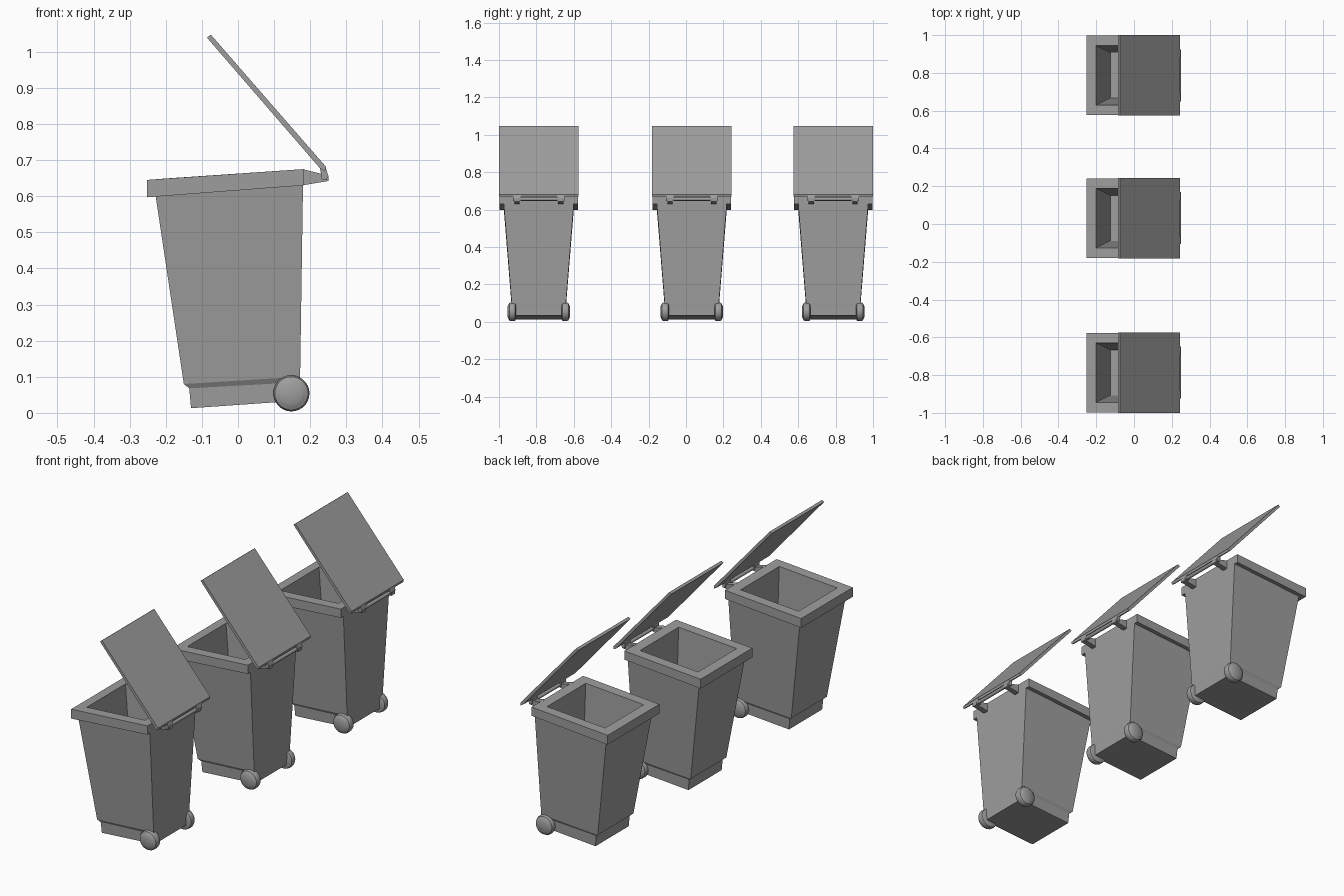
import bpy, bmesh, math
from mathutils import Matrix, Vector

cube = bpy.data.objects.get("Cube")
if cube:
    bpy.data.objects.remove(cube, do_unlink=True)

grey = bpy.data.materials.new("grey plastic")
grey.use_nodes = True
colour = (0.34, 0.34, 0.34, 1)
grey.diffuse_color = colour
grey.node_tree.nodes["Principled BSDF"].inputs["Base Color"].default_value = colour


def finish(bm, name, y, smooth=False):
    bmesh.ops.recalc_face_normals(bm, faces=bm.faces)
    mesh = bpy.data.meshes.new(name)
    bm.to_mesh(mesh)
    bm.free()
    mesh.materials.append(grey)
    obj = bpy.data.objects.new(name, mesh)
    obj.location.y = y
    bpy.context.collection.objects.link(obj)
    if smooth:
        bpy.ops.object.select_all(action='DESELECT')
        obj.select_set(True)
        bpy.context.view_layer.objects.active = obj
        bpy.ops.object.shade_smooth_by_angle(angle=math.radians(35))
    return obj


def loft(bm, rings):
    """Bridge closed rings of points and cap both ends."""
    loops = [[bm.verts.new(p) for p in ring] for ring in rings]
    n = len(loops[0])
    for a, b in zip(loops, loops[1:]):
        for i in range(n):
            j = (i + 1) % n
            bm.faces.new((a[i], a[j], b[j], b[i]))
    bm.faces.new(loops[0])
    bm.faces.new(loops[-1])


def slab(name, profile, y_min, y_max, y):
    """Extrude a side profile (x, z) across the width."""
    bm = bmesh.new()
    loft(bm, [[(px, w, pz) for px, pz in profile] for w in (y_min, y_max)])
    return finish(bm, name, y)


def lathe(name, profile, x, z, y, sides=28):
    """Turn (radius, offset) pairs around an axle running along y."""
    bm = bmesh.new()
    angles = [math.tau * i / sides for i in range(sides)]
    loft(bm, [[(x + r * math.cos(a), d, z + r * math.sin(a)) for a in angles]
              for r, d in profile])
    return finish(bm, name, y, smooth=True)


# Body rings: front x, back x, half width, front z, back z
BODY = [
    (-0.13, 0.17, 0.135, 0.013, 0.034),
    (-0.135, 0.171, 0.137, 0.068, 0.085),
    (-0.15, 0.172, 0.145, 0.08, 0.10),
    (-0.228, 0.18, 0.187, 0.60, 0.632),
    (-0.252, 0.182, 0.21, 0.597, 0.63),
    (-0.252, 0.182, 0.21, 0.645, 0.675),
    (-0.20, 0.13, 0.157, 0.649, 0.671),
    (-0.125, 0.125, 0.12, 0.05, 0.07),
]
LID = [(-0.086, 1.039), (-0.075, 1.047), (0.244, 0.681), (0.241, 0.669), (0.228, 0.676)]
LUG = [(0.225, 0.692), (0.241, 0.684), (0.249, 0.66), (0.246, 0.645), (0.232, 0.647)]
ARM = [(0.178, 0.675), (0.25, 0.657), (0.25, 0.642), (0.178, 0.63)]
WHEEL = [(0.04, 0.122), (0.048, 0.126), (0.05, 0.134), (0.05, 0.15),
         (0.046, 0.158), (0.036, 0.163), (0.028, 0.167)]


def build_bin(label, y):
    # Hollow tapered body with rim
    bm = bmesh.new()
    loft(bm, [[(x0, -h, z0), (x1, -h, z1), (x1, h, z1), (x0, h, z0)]
              for x0, x1, h, z0, z1 in BODY])
    finish(bm, label + "_body", y)

    # Open lid
    slab(label + "_lid", LID, -0.213, 0.213, y)

    # Hinge arms, lugs and wheels on both sides
    for side, s in (("left", 1), ("right", -1)):
        slab(f"{label}_{side}_hinge_arm", ARM, s * 0.103, s * 0.131, y)
        slab(f"{label}_{side}_lid_lug", LUG, s * 0.096, s * 0.138, y)
        lathe(f"{label}_{side}_wheel", [(r, s * d) for r, d in WHEEL], 0.148, 0.054, y)

    # Handle bar and axle
    lathe(label + "_handle_bar", [(0.009, -0.134), (0.009, 0.134)], 0.24, 0.656, y, 12)
    lathe(label + "_axle", [(0.012, -0.13), (0.012, 0.13)], 0.148, 0.054, y, 12)


for label, y in (("front_bin", -0.787), ("middle_bin", 0.031), ("back_bin", 0.787)):
    build_bin(label, y)
